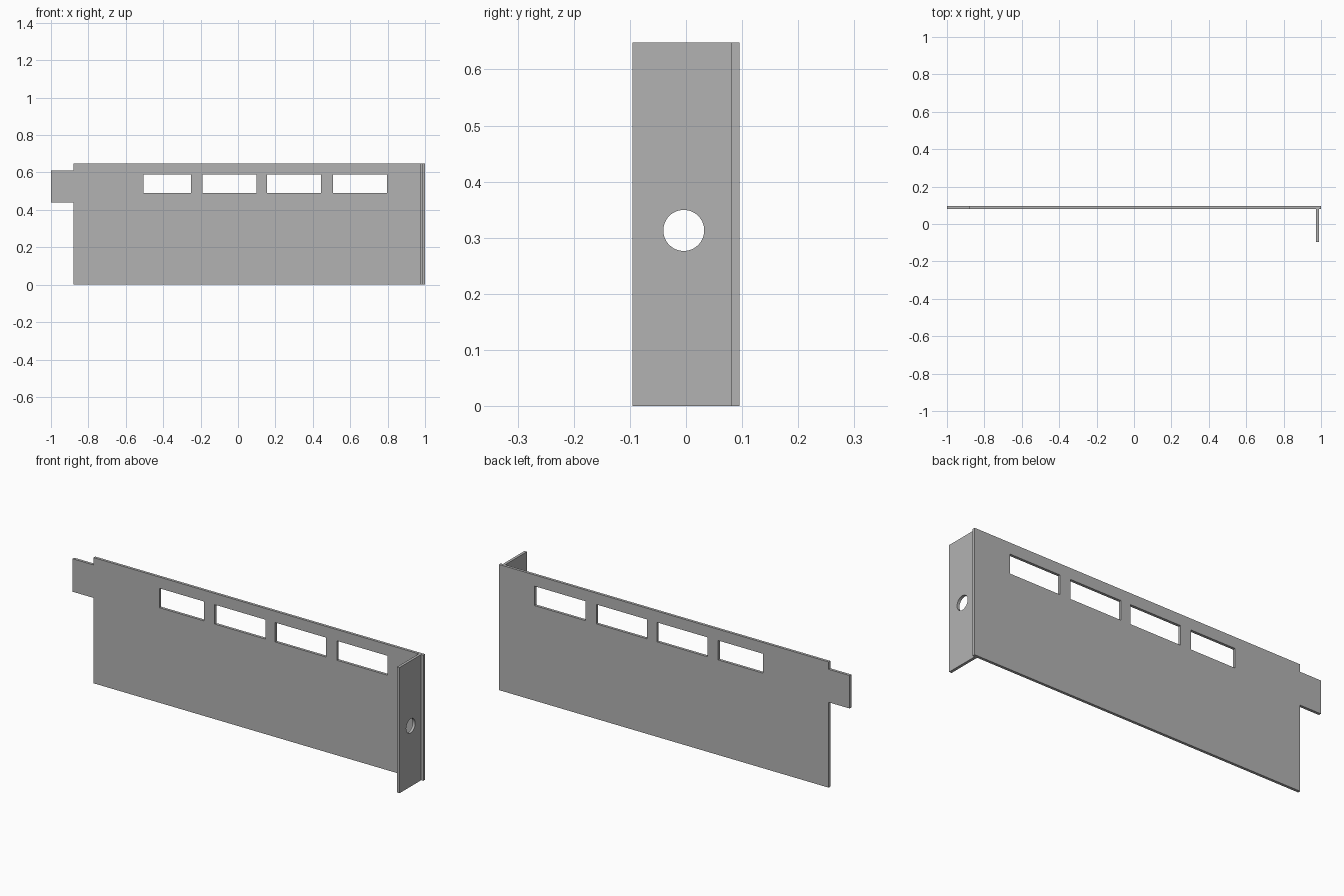
import bpy
import bmesh
from math import cos, sin, pi

cube = bpy.data.objects.get("Cube")
if cube:
    bpy.data.objects.remove(cube, do_unlink=True)

HEIGHT = 0.648
THICK = 0.014
BACK = 0.095

steel = bpy.data.materials.new("plain_grey")
steel.use_nodes = True
grey = (0.45, 0.45, 0.45, 1)
steel.diffuse_color = grey
steel.node_tree.nodes["Principled BSDF"].inputs["Base Color"].default_value = grey


def rect(x0, x1, z0, z1):
    return [(x0, z0), (x1, z0), (x1, z1), (x0, z1)]


def circle(x, z, r, sides=48):
    return [(x + r * cos(2 * pi * i / sides), z + r * sin(2 * pi * i / sides))
            for i in range(sides)]


def sheet(name, loops, location, rotation):
    """Cut a flat sheet: the first loop is the outline, the rest are holes."""
    curve = bpy.data.curves.new(name + "_profile", "CURVE")
    curve.dimensions = "2D"
    curve.fill_mode = "BOTH"
    curve.extrude = THICK / 2
    for loop in loops:
        spline = curve.splines.new("POLY")
        spline.points.add(len(loop) - 1)
        for point, (u, v) in zip(spline.points, loop):
            point.co = (u, v, 0, 1)
        spline.use_cyclic_u = True
    source = bpy.data.objects.new(name + "_profile", curve)
    bpy.context.collection.objects.link(source)
    graph = bpy.context.evaluated_depsgraph_get()
    mesh = bpy.data.meshes.new_from_object(source.evaluated_get(graph))
    bpy.data.objects.remove(source, do_unlink=True)

    # Weld the caps to the rim and keep every face flat
    bm = bmesh.new()
    bm.from_mesh(mesh)
    bmesh.ops.remove_doubles(bm, verts=bm.verts, dist=0.0001)
    bmesh.ops.recalc_face_normals(bm, faces=bm.faces)
    for face in bm.faces:
        face.smooth = False
        face.material_index = 0
    bm.to_mesh(mesh)
    bm.free()
    mesh.materials.clear()
    mesh.materials.append(steel)
    obj = bpy.data.objects.new(name, mesh)
    obj.location = location
    obj.rotation_euler = rotation
    bpy.context.collection.objects.link(obj)
    return obj


# Long panel with an end tab and a row of four windows
outline = [(-0.88, 0), (1, 0), (1, HEIGHT), (-0.88, HEIGHT),
           (-0.88, 0.61), (-1, 0.61), (-1, 0.44), (-0.88, 0.44)]
spans = [(-0.505, -0.25), (-0.19, 0.10), (0.155, 0.445), (0.507, 0.797)]
windows = [rect(a, b, 0.49, 0.59) for a, b in spans]
sheet("back_panel", [outline] + windows,
      (0, BACK - THICK / 2, 0), (pi / 2, 0, 0))

# End flange standing forward from the panel, with a round hole
sheet("end_flange",
      [rect(-BACK, BACK - THICK, 0, HEIGHT), circle(-0.004, 0.313, 0.0365)],
      (0.981, 0, 0), (pi / 2, 0, pi / 2))
